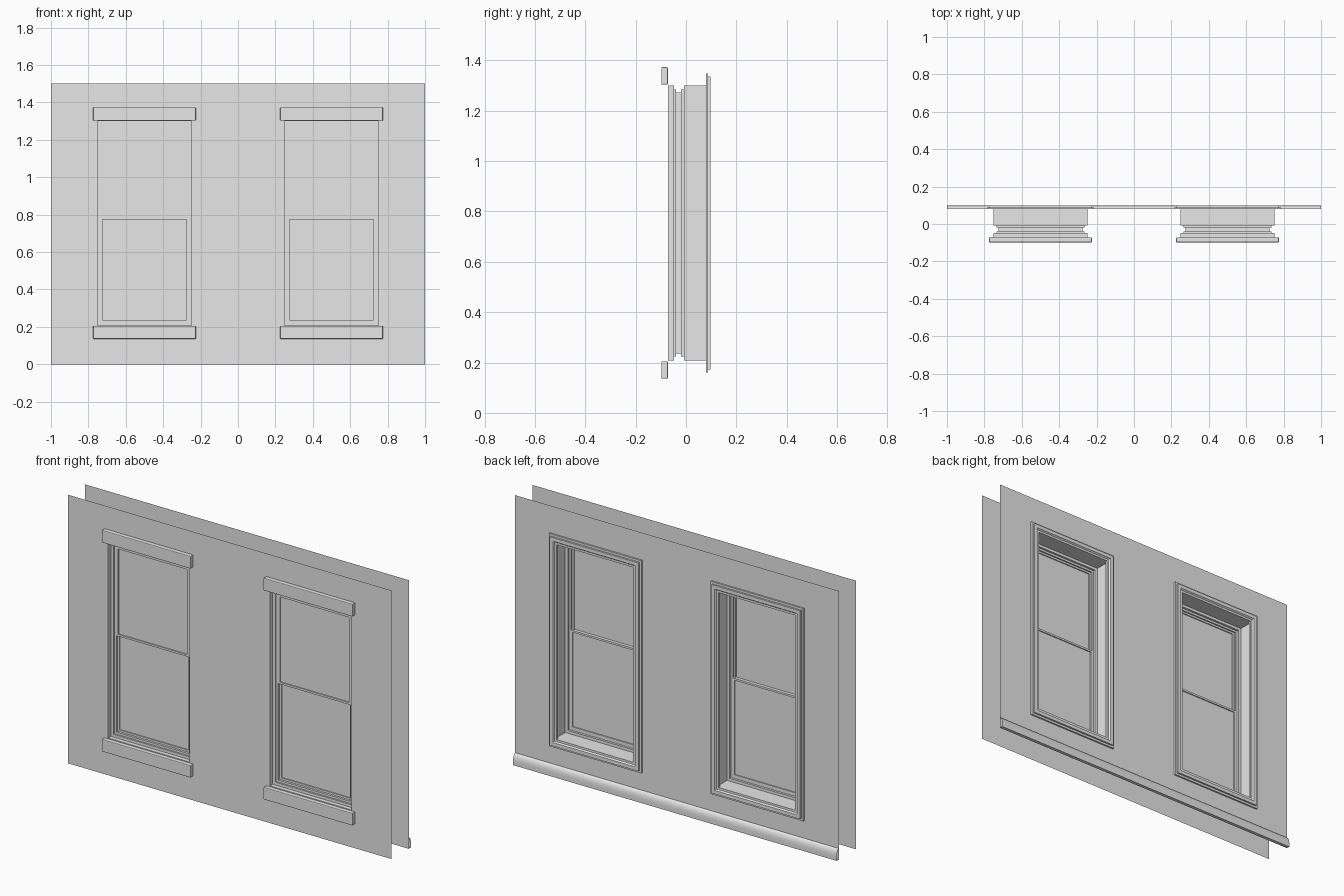
import bpy, bmesh, math

cube = bpy.data.objects.get("Cube")
if cube:
    bpy.data.objects.remove(cube, do_unlink=True)

# One plain grey for everything
grey = bpy.data.materials.new("plain_grey")
grey.use_nodes = True
grey.diffuse_color = (0.8, 0.8, 0.8, 1)
grey.node_tree.nodes["Principled BSDF"].inputs["Base Color"].default_value = (0.8, 0.8, 0.8, 1)

FRONT, BACK = -0.072, 0.079        # wall planes
HALF, LOW, HIGH = 0.252, 0.208, 1.30   # window opening
WINDOWS = {"right": -0.5, "left": 0.5}


def finish(name, bm):
    mesh = bpy.data.meshes.new(name)
    bm.to_mesh(mesh)
    bm.free()
    mesh.materials.append(grey)
    obj = bpy.data.objects.new(name, mesh)
    bpy.context.collection.objects.link(obj)
    return obj


def rect_sweep(name, cx, half, low, high, profile, closed=False):
    """Sweep an (inset, y) profile round a rectangle with mitred corners."""
    bm = bmesh.new()
    rings = []
    for inset, y in profile:
        h, a, b = half - inset, low + inset, high - inset
        corners = [(cx - h, a), (cx + h, a), (cx + h, b), (cx - h, b)]
        rings.append([bm.verts.new((x, y, z)) for x, z in corners])
    pairs = list(zip(rings, rings[1:]))
    if closed:
        pairs.append((rings[-1], rings[0]))
    for r, s in pairs:
        for i in range(4):
            j = (i + 1) % 4
            bm.faces.new((r[i], r[j], s[j], s[i]))
    return finish(name, bm)


def pane(name, cx, half, low, high, y):
    bm = bmesh.new()
    pts = [(cx - half, low), (cx + half, low), (cx + half, high), (cx - half, high)]
    bm.faces.new([bm.verts.new((x, y, z)) for x, z in pts])
    return finish(name, bm)


def wall(name, y, flip):
    """Flat wall sheet with the window openings left out."""
    xs = [-1, -0.5 - HALF, -0.5 + HALF, 0.5 - HALF, 0.5 + HALF, 1]
    zs = [0, LOW, HIGH, 1.5]
    bm = bmesh.new()
    grid = [[bm.verts.new((x, y, z)) for z in zs] for x in xs]
    for i in range(5):
        for j in range(3):
            if j == 1 and i in (1, 3):
                continue
            f = bm.faces.new((grid[i][j], grid[i + 1][j], grid[i + 1][j + 1], grid[i][j + 1]))
            if flip:
                f.normal_flip()
    return finish(name, bm)


def trim_block(name, cx, low, high):
    bm = bmesh.new()
    bmesh.ops.create_cube(bm, size=1)
    for v in bm.verts:
        v.co.x = cx + v.co.x * 0.55
        v.co.y = -0.085 + v.co.y * 0.026
        v.co.z = (low + high) / 2 + v.co.z * (high - low)
    obj = finish(name, bm)
    bevel = obj.modifiers.new("soft_edge", 'BEVEL')
    bevel.width = 0.004
    bevel.segments = 2
    return obj


# Walls
wall("outer_wall", FRONT, False)
wall("inner_wall", BACK, True)

# Window parts
frame_profile = [(0, FRONT), (0, -0.048), (0.016, -0.048), (0.016, -0.04),
                 (0.028, -0.04), (0.028, -0.02), (0.016, -0.02),
                 (0.016, -0.008), (0, -0.008), (0, BACK)]
casing_profile = [(0.05, BACK), (0.05, 0.09), (0.038, 0.09), (0.032, 0.098),
                  (0.012, 0.098), (0.012, 0.088), (0, 0.088), (0, BACK)]
MEET, RAIL = 0.78, 0.011
for side, cx in WINDOWS.items():
    rect_sweep(side + "_window_frame", cx, HALF, LOW, HIGH, frame_profile)
    rect_sweep(side + "_inner_casing", cx, 0.286, 0.16, 1.348, casing_profile)
    trim_block(side + "_outer_lintel", cx, 1.303, 1.373)
    trim_block(side + "_outer_sill", cx, 0.136, 0.205)
    sashes = {"upper": (MEET - RAIL / 2, HIGH - 0.028, -0.04),
              "lower": (LOW + 0.028, MEET + RAIL / 2, -0.028)}
    for label, (low, high, y) in sashes.items():
        half = HALF - 0.028
        section = [(0, y), (RAIL, y), (RAIL, y + 0.012), (0, y + 0.012)]
        rect_sweep(f"{side}_{label}_sash", cx, half, low, high, section, closed=True)
        pane(f"{side}_{label}_pane", cx, half - RAIL, low + RAIL, high - RAIL, y + 0.006)

# Rounded baseboard along the inner wall, open at its ends
bm = bmesh.new()
steps = 8
section = [(BACK, 0), (0.098, 0)]
for k in range(steps + 1):
    t = math.pi / 2 * k / steps
    section.append((BACK + 0.019 * math.cos(t), 0.022 + 0.04 * math.sin(t)))
rows = [[bm.verts.new((x, y, z)) for x in (-1, 1)] for y, z in section]
for r, s in zip(rows, rows[1:]):
    bm.faces.new((r[0], s[0], s[1], r[1]))
bmesh.ops.recalc_face_normals(bm, faces=bm.faces)
board = finish("baseboard", bm)
bpy.ops.object.select_all(action='DESELECT')
board.select_set(True)
bpy.context.view_layer.objects.active = board
bpy.ops.object.shade_smooth_by_angle(angle=math.radians(35))
